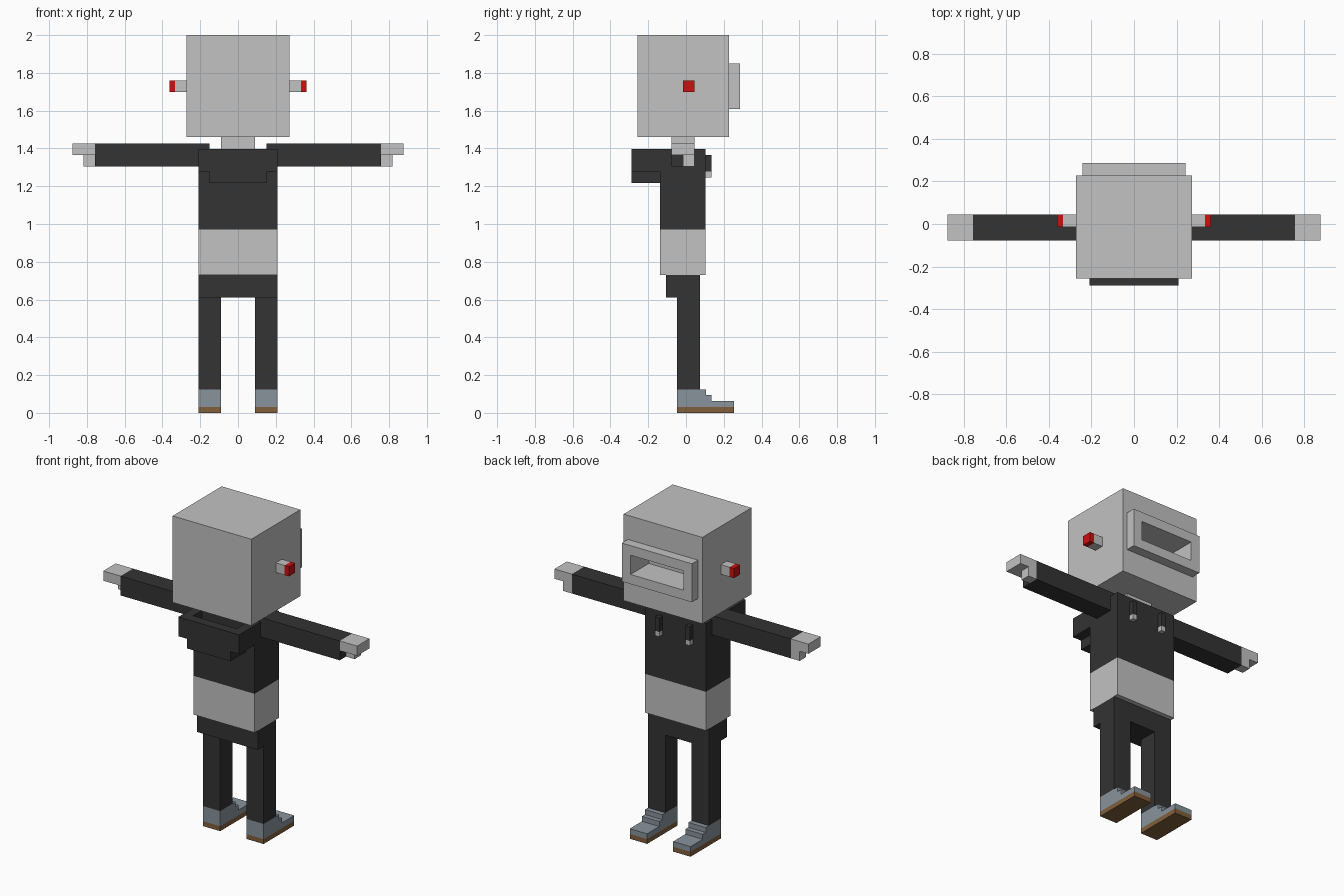
import bpy, bmesh

if "Cube" in bpy.data.objects:
    bpy.data.objects.remove(bpy.data.objects["Cube"])


def material(name, srgb):
    m = bpy.data.materials.new(name)
    lin = [((c / 255 + 0.055) / 1.055) ** 2.4 if c > 10 else c / 255 / 12.92 for c in srgb]
    m.diffuse_color = (*lin, 1)
    m.use_nodes = True
    m.node_tree.nodes["Principled BSDF"].inputs["Base Color"].default_value = m.diffuse_color
    return m


GREY = material("light grey", (194, 194, 194))
DARK = material("charcoal cloth", (51, 51, 51))
RED = material("red", (204, 16, 16))
SHOE = material("blue grey", (136, 148, 156))
SOLE = material("brown", (129, 95, 60))


def finish(name, bm, mat):
    bmesh.ops.recalc_face_normals(bm, faces=bm.faces)
    mesh = bpy.data.meshes.new(name)
    bm.to_mesh(mesh)
    bm.free()
    mesh.materials.append(mat)
    obj = bpy.data.objects.new(name, mesh)
    bpy.context.collection.objects.link(obj)
    return obj


def loft(name, rings, mat, place):
    """Join rectangles (a0, a1, b0, b1, level) into one capped solid."""
    bm = bmesh.new()
    loops = []
    for a0, a1, b0, b1, t in rings:
        corners = ((a0, b0), (a1, b0), (a1, b1), (a0, b1))
        loops.append([bm.verts.new(place(a, b, t)) for a, b in corners])
    for lo, hi in zip(loops, loops[1:]):
        for i in range(4):
            j = (i + 1) % 4
            bm.faces.new((lo[i], lo[j], hi[j], hi[i]))
    bm.faces.new(loops[0])
    bm.faces.new(loops[-1])
    return finish(name, bm, mat)


def box(name, x, y, z, mat):
    return loft(name, [(*x, *y, z[0]), (*x, *y, z[1])], mat, lambda a, b, t: (a, b, t))


def pair(name, x, y, z, mat):
    box(name + "_right", x, y, z, mat)
    box(name + "_left", (-x[1], -x[0]), y, z, mat)


# Head with raised visor frame and recessed slot
loft("head", [
    (-.272, .272, 1.46, 2.0, -.257),
    (-.272, .272, 1.46, 2.0, .227),
    (-.242, .242, 1.61, 1.85, .227),
    (-.242, .242, 1.61, 1.85, .287),
    (-.182, .182, 1.67, 1.79, .287),
    (-.182, .182, 1.67, 1.79, .107),
], GREY, lambda a, b, t: (a, t, b))
pair("ear_stub", (.27, .333), (-.015, .045), (1.70, 1.76), GREY)
pair("ear_tip", (.333, .363), (-.015, .045), (1.70, 1.76), RED)
box("neck", (-.09, .09), (-.077, .045), (1.39, 1.465), GREY)

# Jacket, shirt and hips
box("jacket", (-.21, .21), (-.137, .104), (.972, 1.398), DARK)
box("shirt", (-.21, .21), (-.137, .104), (.73, .972), GREY)
box("hips", (-.21, .21), (-.105, .075), (.61, .73), DARK)

# Folded hood hanging behind the shoulders, hollow at the top
loft("hood", [
    (-.15, .15, -.288, -.137, 1.217),
    (-.15, .15, -.288, -.137, 1.277),
    (-.21, .21, -.288, -.137, 1.277),
    (-.21, .21, -.288, -.137, 1.398),
    (-.15, .15, -.228, -.139, 1.398),
    (-.15, .15, -.228, -.139, 1.337),
], DARK, lambda a, b, t: (a, b, t))

# Drawstrings
pair("drawstring", (.09, .12), (.10, .134), (1.277, 1.365), DARK)
pair("drawstring_tip", (.09, .12), (.104, .134), (1.247, 1.277), GREY)

# Arms and hands
pair("sleeve", (.15, .757), (-.077, .045), (1.305, 1.426), DARK)
pair("hand", (.757, .877), (-.077, .045), (1.365, 1.426), GREY)
pair("thumb", (.757, .817), (-.016, .045), (1.305, 1.365), GREY)

# Legs
pair("leg", (.09, .21), (-.047, .075), (.125, .61), DARK)


# Stepped shoes extruded from a side profile, on flat soles
profile = [(-.047, .03), (.255, .03), (.255, .063), (.135, .063),
           (.135, .094), (.105, .094), (.105, .125), (-.047, .125)]
for side, x0 in (("right", .09), ("left", -.21)):
    bm = bmesh.new()
    face = bm.faces.new([bm.verts.new((x0, y, z)) for y, z in profile])
    ext = bmesh.ops.extrude_face_region(bm, geom=[face])
    moved = [v for v in ext["geom"] if isinstance(v, bmesh.types.BMVert)]
    bmesh.ops.translate(bm, verts=moved, vec=(.12, 0, 0))
    if not any(all(abs(v.co.x - x0) < 1e-6 for v in f.verts) for f in bm.faces):
        bm.faces.new([v for v in bm.verts if v not in moved])
    finish("shoe_" + side, bm, SHOE)
pair("sole", (.09, .21), (-.047, .255), (0, .03), SOLE)
